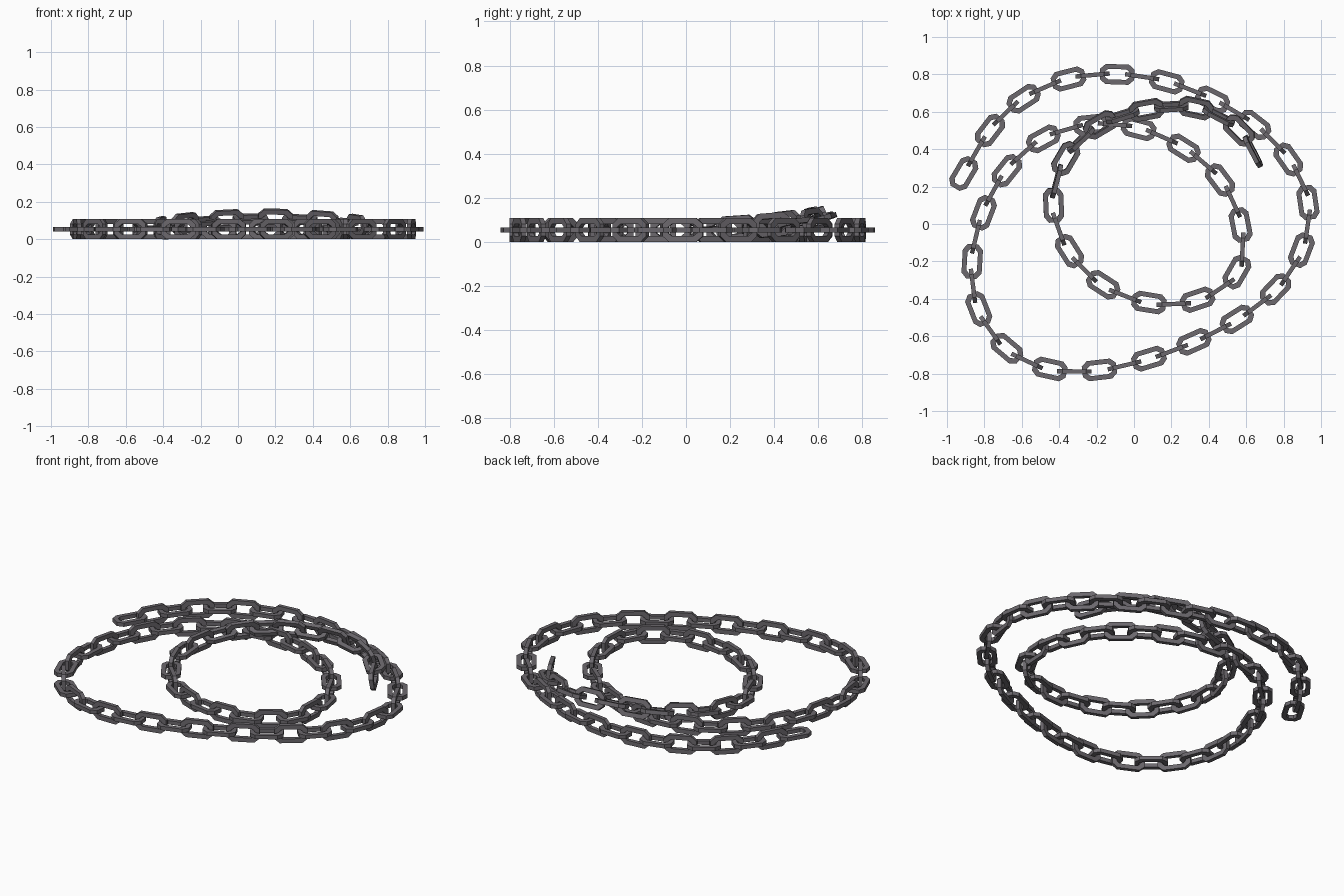
import bpy
import bmesh
from math import cos, pi, radians
from mathutils import Matrix, Vector

if "Cube" in bpy.data.objects:
    bpy.data.objects.remove(bpy.data.objects["Cube"], do_unlink=True)

steel = bpy.data.materials.new("dark steel")
steel.use_nodes = True
steel_color = (0.15, 0.14, 0.155, 1)
steel.diffuse_color = steel_color
steel.node_tree.nodes["Principled BSDF"].inputs["Base Color"].default_value = steel_color

# Spiral path: one point per flat link, upright links sit halfway between
PATH = [
    (-.91, .27), (-.77, .5), (-.59, .67), (-.35, .775), (-.09, .8),
    (.175, .76), (.42, .665), (.645, .53), (.825, .345), (.93, .115),
    (.895, -.14), (.757, -.35), (.55, -.51), (.32, -.63), (.08, -.72),
    (-.185, -.78), (-.45, -.775), (-.68, -.665), (-.83, -.455), (-.865, -.2),
    (-.805, .06), (-.68, .285), (-.485, .455), (-.23, .53), (.025, .51),
    (.265, .405), (.46, .235), (.57, -.005), (.55, -.257), (.34, -.405),
    (.08, -.42), (-.165, -.325), (-.345, -.145), (-.43, .1), (-.365, .35),
    (-.18, .53), (.067, .61), (.33, .62), (.56, .5), (.7, .26),
]
LINKS = 2 * len(PATH) - 2
HALF_LENGTH, HALF_WIDTH, BAR, THICK = .092, .054, .026, .023


def path_point(i):
    if i < 0:
        return 2 * Vector(PATH[0]) - Vector(PATH[1])
    if i >= len(PATH):
        return 2 * Vector(PATH[-1]) - Vector(PATH[-2])
    return Vector(PATH[i])


def overlap(t):
    """How far the free end climbs over the lower coil, from 0 to 1."""
    d = min(abs(t - 36.3) / 4, 1)
    return cos(d * pi / 2) ** 2


def location(t):
    i = int(t // 1)
    f = t - i
    a, b, c, d = (path_point(i + k) for k in (-1, 0, 1, 2))
    p = b + .5 * f * (c - a + f * (2 * a - 5 * b + 4 * c - d + f * (3 * (b - c) + d - a)))
    return Vector((p.x, p.y, HALF_WIDTH + .055 * overlap(t)))


def octagon(length, width, chamfer_x, chamfer_y):
    x, y = length - chamfer_x, width - chamfer_y
    return [(length, y), (x, width), (-x, width), (-length, y),
            (-length, -y), (-x, -width), (x, -width), (length, -y)]


# One chamfered chain link, shared by every copy
def link_mesh():
    bm = bmesh.new()
    outer = octagon(HALF_LENGTH, HALF_WIDTH, .03, .026)
    inner = octagon(HALF_LENGTH - BAR, HALF_WIDTH - BAR, .018, .014)
    h = THICK / 2
    loops = [[bm.verts.new((x, y, z)) for x, y in shape]
             for shape, z in ((outer, -h), (outer, h), (inner, h), (inner, -h))]
    for k, loop in enumerate(loops):
        after = loops[(k + 1) % 4]
        for j in range(8):
            n = (j + 1) % 8
            bm.faces.new((loop[j], loop[n], after[n], after[j]))
    bmesh.ops.recalc_face_normals(bm, faces=bm.faces)
    mesh = bpy.data.meshes.new("chain_link")
    bm.to_mesh(mesh)
    bm.free()
    mesh.materials.append(steel)
    return mesh


# Thread the links along the path, every second one turned upright
mesh = link_mesh()
for n in range(LINKS):
    t = n / 2
    forward = (location(t + .25) - location(t - .25)).normalized()
    side = Vector((0, 0, 1)).cross(forward).normalized()
    up = forward.cross(side)
    frame = Matrix((forward, side, up)).transposed().to_4x4()
    upright = n % 2
    roll = radians(90) * upright - radians(20) * overlap(t) * -1
    name = "upright_link" if upright else "flat_link"
    link = bpy.data.objects.new(f"{name}_{n + 1}", mesh)
    link.matrix_world = Matrix.Translation(location(t)) @ frame @ Matrix.Rotation(roll, 4, "X")
    bpy.context.collection.objects.link(link)
